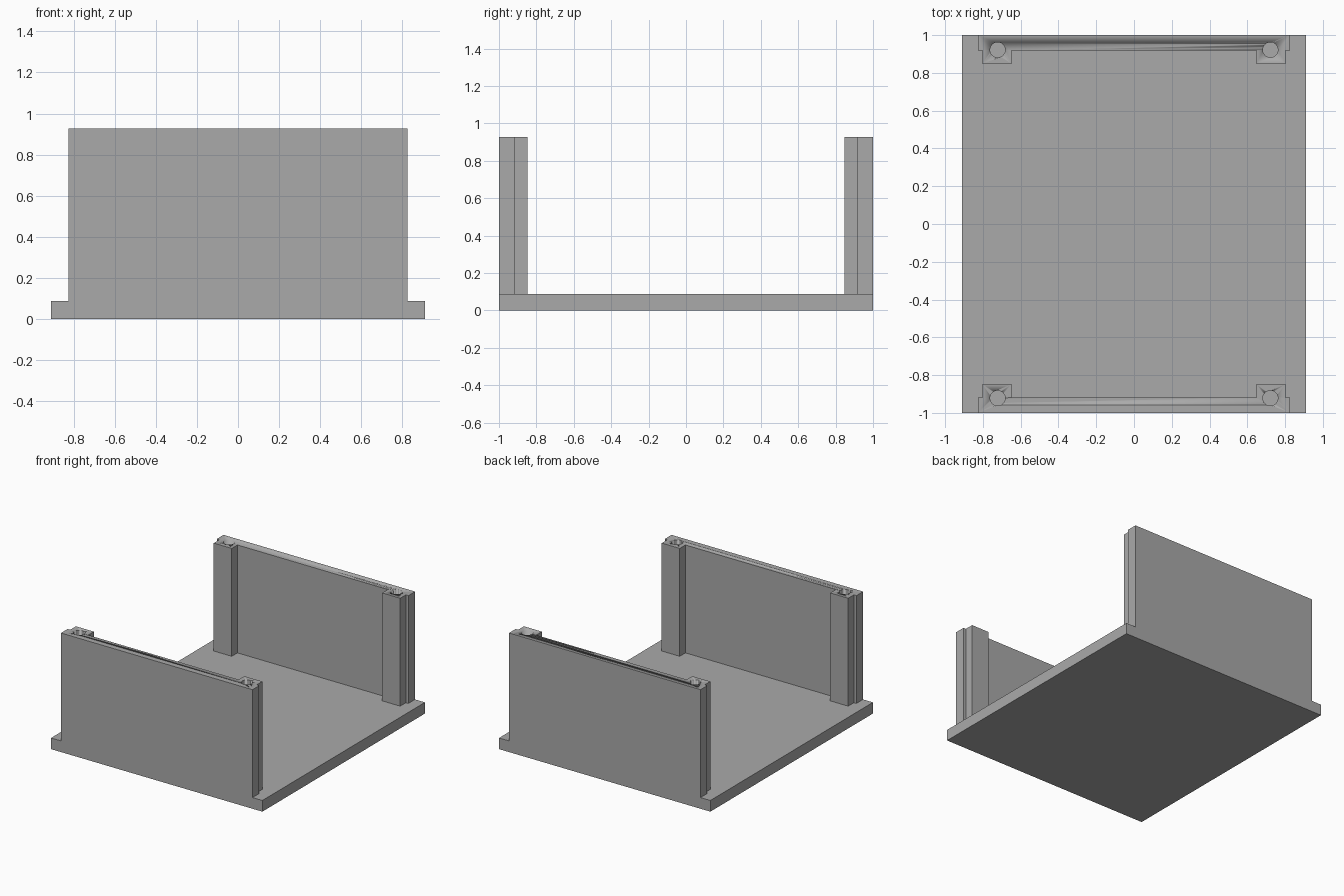
import bpy, bmesh
from mathutils import Matrix

cube = bpy.data.objects.get("Cube")
if cube:
    bpy.data.objects.remove(cube, do_unlink=True)

BASE_TOP, TOP = 0.087, 0.927
HOLE_X, HOLE_Y, HOLE_R = 0.722, 0.922, 0.04

grey = bpy.data.materials.new("plain grey")
grey.use_nodes = True
GREY = (0.4, 0.4, 0.4, 1)
grey.diffuse_color = GREY
grey.node_tree.nodes["Principled BSDF"].inputs["Base Color"].default_value = GREY


def finish(bm, name):
    """Turn a bmesh into a named grey object."""
    bmesh.ops.recalc_face_normals(bm, faces=bm.faces[:])
    mesh = bpy.data.meshes.new(name)
    bm.to_mesh(mesh)
    bm.free()
    mesh.materials.append(grey)
    obj = bpy.data.objects.new(name, mesh)
    bpy.context.collection.objects.link(obj)
    return obj


def prism(name, outline, z0, z1):
    """Extrude a plan outline between two heights."""
    bm = bmesh.new()
    face = bm.faces.new([bm.verts.new((x, y, z0)) for x, y in outline])
    grown = bmesh.ops.extrude_face_region(bm, geom=[face])["geom"]
    top = [v for v in grown if isinstance(v, bmesh.types.BMVert)]
    bmesh.ops.translate(bm, verts=top, vec=(0, 0, z1 - z0))
    return finish(bm, name)


# Base plate
prism("base_plate", [(-0.91, -1), (0.91, -1), (0.91, 1), (-0.91, 1)], 0, BASE_TOP)

# End walls, each with two stepped corner posts and a screw hole in each post
half = [(0.825, 1), (0.825, 0.918), (0.803, 0.918),
        (0.803, 0.848), (0.648, 0.848), (0.648, 0.918)]
for name, side in (("front", -1), ("back", 1)):
    outline = [(x, side * y) for x, y in half]
    outline += [(-x, y) for x, y in reversed(outline)]
    wall = prism(name + "_wall", outline, BASE_TOP, TOP)

    bm = bmesh.new()
    for x in (-HOLE_X, HOLE_X):
        bmesh.ops.create_cone(bm, cap_ends=True, segments=48,
                              radius1=HOLE_R, radius2=HOLE_R, depth=1,
                              matrix=Matrix.Translation((x, side * HOLE_Y, 0.55)))
    cutter = finish(bm, name + "_hole_cutter")
    cutter.hide_render = True
    cutter.display_type = 'WIRE'

    cut = wall.modifiers.new("screw_holes", 'BOOLEAN')
    cut.operation = 'DIFFERENCE'
    cut.solver = 'EXACT'
    cut.object = cutter

    # Smooth the round holes while keeping the wall edges sharp
    bpy.ops.object.select_all(action='DESELECT')
    wall.select_set(True)
    cutter.select_set(True)
    bpy.context.view_layer.objects.active = wall
    bpy.ops.object.shade_smooth_by_angle()
